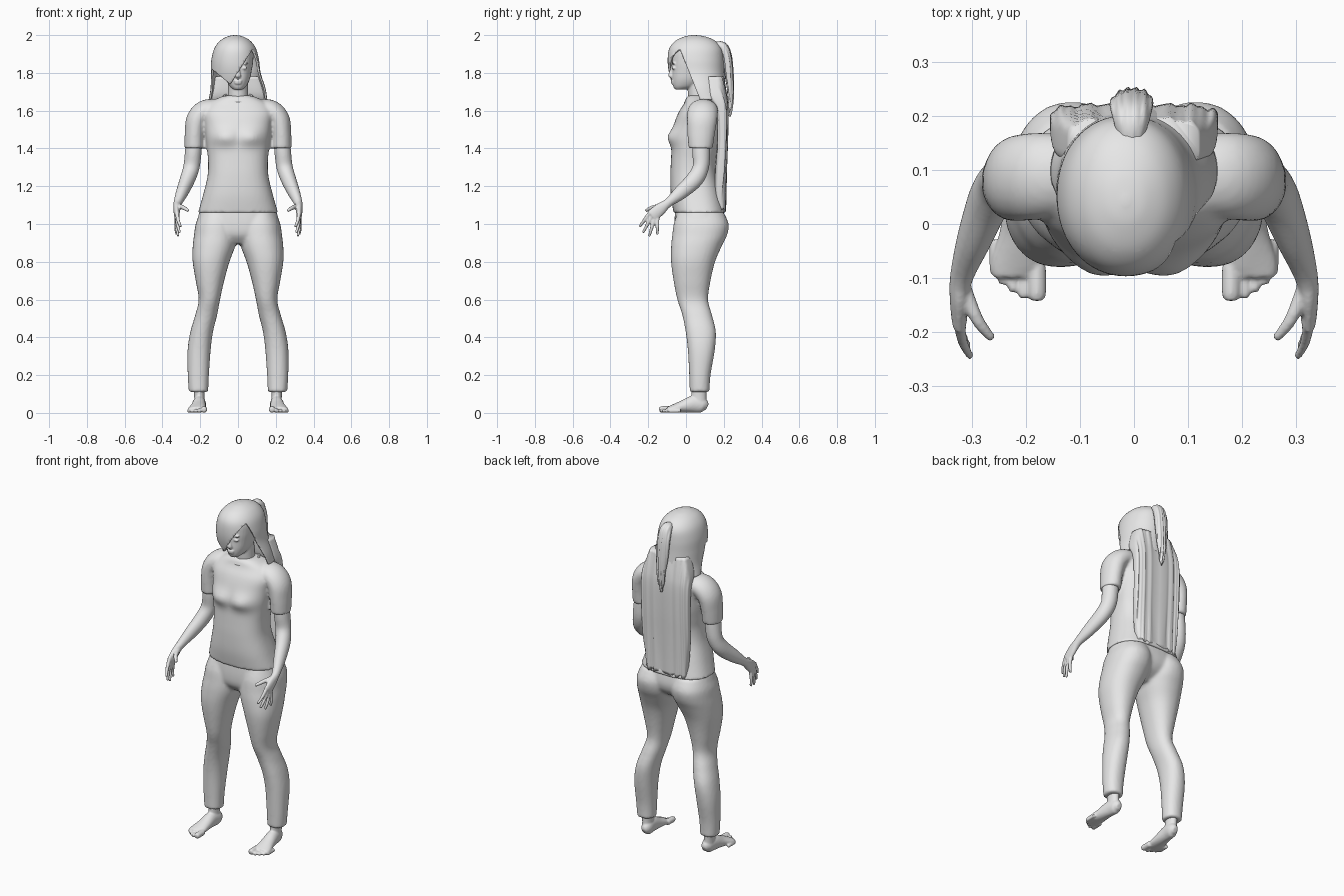
import bpy, bmesh, math
from mathutils import Vector

cube = bpy.data.objects.get("Cube")
if cube:
    bpy.data.objects.remove(cube, do_unlink=True)

grey = bpy.data.materials.new("plain_grey")
grey.use_nodes = True
grey.diffuse_color = (0.8, 0.8, 0.8, 1)
grey.node_tree.nodes["Principled BSDF"].inputs["Base Color"].default_value = (0.8, 0.8, 0.8, 1)


def smooth_keys(keys, steps):
    """Catmull-Rom curve through tuples of equal length."""
    out = []
    for i in range(len(keys) - 1):
        p0, p1 = keys[max(i - 1, 0)], keys[i]
        p2, p3 = keys[i + 1], keys[min(i + 2, len(keys) - 1)]
        for s in range(steps):
            t = s / steps
            out.append([0.5 * (2 * b + (c - a) * t + (2 * a - 5 * b + 4 * c - d) * t * t
                               + (3 * b - a - 3 * c + d) * t ** 3)
                        for a, b, c, d in zip(p0, p1, p2, p3)])
    return out + [list(keys[-1])]


def loft(bm, keys, ref=None, n=24, power=2.0, steps=5, side=1):
    """Skin rings (x, y, z, a, b). Without ref the rings lie flat; with it b follows ref."""
    path = smooth_keys(keys, steps)
    rings = []
    for i, (x, y, z, a, b) in enumerate(path):
        u, v = Vector((1, 0, 0)), Vector((0, 1, 0))
        if ref:
            t = Vector(path[min(i + 1, len(path) - 1)][:3]) - Vector(path[max(i - 1, 0)][:3])
            t.normalize()
            v = Vector(ref)
            v = (v - t * v.dot(t)).normalized()
            u = v.cross(t)
        ring = []
        for k in range(n):
            ang = 2 * math.pi * k / n
            c, s = math.cos(ang), math.sin(ang)
            c = math.copysign(abs(c) ** (2 / power), c)
            s = math.copysign(abs(s) ** (2 / power), s)
            p = Vector((x, y, z)) + u * c * max(a, .002) + v * s * max(b, .002)
            ring.append(bm.verts.new((p.x * side, p.y, p.z)))
        rings.append(ring)
    for r, q in zip(rings, rings[1:]):
        for k in range(n):
            bm.faces.new((r[k], r[(k + 1) % n], q[(k + 1) % n], q[k]))
    bm.faces.new(rings[0])
    bm.faces.new(rings[-1])


def span(z, x0, x1, y0, y1):
    """Flat ring given by its limits in x and y."""
    return ((x0 + x1) / 2, (y0 + y1) / 2, z, (x1 - x0) / 2, (y1 - y0) / 2)


def ball(bm, centre, size):
    made = bmesh.ops.create_uvsphere(bm, u_segments=16, v_segments=10, radius=1)["verts"]
    for v in made:
        v.co = Vector(c + k * s for c, k, s in zip(centre, v.co, size))


def finish(name, bm, voxel=0, relax=3):
    bmesh.ops.recalc_face_normals(bm, faces=bm.faces)
    mesh = bpy.data.meshes.new(name)
    bm.to_mesh(mesh)
    bm.free()
    mesh.materials.append(grey)
    mesh.polygons.foreach_set("use_smooth", [True] * len(mesh.polygons))
    ob = bpy.data.objects.new(name, mesh)
    bpy.context.collection.objects.link(ob)
    if voxel:
        m = ob.modifiers.new("blend", "REMESH")
        m.mode, m.voxel_size, m.use_smooth_shade = "VOXEL", voxel, True
        m = ob.modifiers.new("relax", "SMOOTH")
        m.factor, m.iterations = 0.5, relax
    return ob


X, Y, Z = (1, 0, 0), (0, 1, 0), (0, 0, 1)

# Shirt: torso with bust, shoulders and short sleeves
bm = bmesh.new()
torso = [(1.06, .212, -.066, .212), (1.15, .186, -.08, .19), (1.25, .162, -.083, .165),
         (1.33, .158, -.08, .16), (1.40, .165, -.076, .175), (1.46, .172, -.074, .19),
         (1.53, .18, -.062, .197), (1.59, .19, -.04, .197), (1.635, .165, -.012, .185),
         (1.665, .11, .0, .16), (1.68, .07, .015, .13)]
loft(bm, [span(z, -r, r, f, b) for z, r, f, b in torso], n=48, power=2.5)
for v in bm.verts:
    if v.co.y < .03:
        v.co.y -= .028 * math.exp(-((abs(v.co.x) - .07) / .07) ** 2 - ((v.co.z - 1.46) / .045) ** 2)
for s in (1, -1):
    loft(bm, [(.10, .095, 1.605, .055, .07), (.17, .09, 1.6, .058, .08), (.215, .085, 1.555, .058, .08),
              (.229, .08, 1.48, .053, .073), (.231, .077, 1.40, .052, .064)], Y, side=s)
finish("shirt", bm, .009)

# Shirt collar
bpy.ops.mesh.primitive_torus_add(location=(0, .07, 1.668), rotation=(.32, 0, 0), major_radius=.077,
                                 minor_radius=.007, major_segments=40, minor_segments=8)
collar = bpy.context.object
collar.name = "collar"
collar.data.materials.append(grey)
bpy.ops.object.shade_smooth_by_angle()

# Trousers: pelvis and two legs
bm = bmesh.new()
pelvis = [(1.09, .195, -.055, .195), (1.0, .22, -.062, .207), (.94, .2, -.055, .18), (.895, .1, -.02, .11)]
loft(bm, [span(z, -r, r, f, b) for z, r, f, b in pelvis], n=40, power=2.4)
leg = [(1.06, .015, .2, -.045, .2), (1.0, .004, .224, -.065, .226), (.94, .002, .233, -.073, .217),
       (.88, .015, .24, -.079, .188), (.8, .045, .24, -.079, .154), (.7, .073, .224, -.066, .13),
       (.6, .095, .208, -.046, .117), (.52, .11, .226, -.02, .137), (.43, .132, .252, -.002, .158),
       (.33, .145, .267, .01, .152), (.2, .154, .266, .017, .13), (.11, .158, .26, .02, .124)]
for s in (1, -1):
    loft(bm, [span(*r) for r in leg], n=32, power=2.2, side=s)
finish("trousers", bm, .009)

# Feet and arms
for s, label in ((1, "left"), (-1, "right")):
    bm = bmesh.new()
    loft(bm, [(.2, .112, .03, .014, .016), (.2, .09, .04, .03, .039), (.205, .04, .046, .034, .045),
              (.21, -.02, .033, .04, .032), (.217, -.075, .021, .048, .02), (.217, -.097, .017, .044, .014)],
         Z, side=s)
    loft(bm, [(.203, .068, .03, .03, .042), (.205, .068, .09, .027, .04), (.207, .07, .15, .03, .042)], side=s)
    toes = [(.18, -.142, .017), (.205, -.138, .011), (.224, -.126, .0105), (.243, -.112, .01), (.259, -.094, .0095)]
    for x, y, r in toes:
        loft(bm, [(x, y + .065, r + .002, r, r), (x, y + .012, r + .001, r, r), (x, y, r, r * .6, r * .6)],
             Z, n=12, side=s)
    finish(label + "_foot", bm, .005, 2)

    bm = bmesh.new()
    loft(bm, [(.231, .077, 1.46, .045, .043), (.237, .08, 1.38, .047, .044), (.247, .078, 1.30, .043, .043),
              (.268, .045, 1.235, .045, .04), (.297, -.03, 1.165, .037, .032), (.319, -.095, 1.112, .024, .022),
              (.324, -.135, 1.08, .032, .018), (.324, -.18, 1.042, .035, .014)], X, side=s)
    tips = [(.303, -.247, .984), (.308, -.228, .953), (.316, -.195, .935), (.324, -.152, .944)]
    for k, tip in enumerate(tips):
        off = .026 - .0173 * k
        base = Vector((.324, -.168 - .65 * off, 1.05 + .75 * off))
        mid = base.lerp(Vector(tip), .55) + Vector((.005, 0, 0))
        loft(bm, [(*base, .011, .011), (*mid, .0095, .0095), (*tip, .007, .007)], X, n=12, side=s)
    loft(bm, [(.318, -.11, 1.095, .014, .014), (.292, -.175, 1.088, .012, .012),
              (.263, -.213, 1.07, .008, .008)], Z, n=12, side=s)
    finish(label + "_arm", bm, .005, 2)

# Head with neck and face
bm = bmesh.new()
skull = [(1.712, .024, -.058, 0), (1.73, .044, -.068, .06), (1.765, .062, -.073, .11), (1.81, .072, -.073, .14),
         (1.86, .08, -.073, .165), (1.92, .08, -.065, .165), (1.965, .055, -.03, .12), (1.98, .01, .03, .07)]
loft(bm, [span(z, -r, r, f, b) for z, r, f, b in skull], n=32, power=2.2)
loft(bm, [(0, .08, 1.62, .062, .062), (0, .068, 1.67, .054, .056), (0, .06, 1.77, .052, .055)])
loft(bm, [(0, -.066, 1.845, .009, .01), (0, -.076, 1.81, .01, .012), (0, -.081, 1.783, .016, .013),
          (0, -.07, 1.77, .009, .008)], n=12)
ball(bm, (0, -.072, 1.757), (.023, .009, .006))
ball(bm, (0, -.07, 1.746), (.02, .01, .007))
for s in (1, -1):
    ball(bm, (.033 * s, -.066, 1.826), (.016, .009, .008))
    ball(bm, (.034 * s, -.066, 1.85), (.022, .008, .005))
finish("head", bm, .005, 2)

# Hair cap, cut open around the face with a slanted fringe
bm = bmesh.new()
cap = [(1.66, 0, .155, -.02, .216), (1.72, 0, .145, -.065, .21), (1.80, -.012, .132, -.09, .203),
       (1.87, -.015, .126, -.097, .2), (1.93, -.015, .11, -.088, .19), (1.97, -.015, .08, -.055, .155),
       (1.993, -.015, .04, -.005, .1), (2.0, -.015, .006, .035, .05)]
loft(bm, [span(z, x - r, x + r, f, b) for z, x, r, f, b in cap], n=64, power=2.1, steps=6)
tip = Vector((-.04, 0, 1.74))
cuts = [(tip, Vector((.19, 0, -.12))), (tip, Vector((-.8, 0, -1))), (Vector((0, -.03, 1.92)), Vector((0, -1, -.4)))]
for co, no in cuts:
    bmesh.ops.bisect_plane(bm, geom=bm.verts[:] + bm.edges[:] + bm.faces[:], plane_co=co, plane_no=no)
bm.normal_update()
gone = []
for f in bm.faces:
    c = f.calc_center_median()
    right, below, front = [(c - co).dot(no) > 0 for co, no in cuts]
    if front and (right or below) or c.z < 1.6601:
        gone.append(f)
bmesh.ops.delete(bm, geom=gone, context="FACES")
ob = finish("hair_cap", bm)
m = ob.modifiers.new("thickness", "SOLIDIFY")
m.thickness, m.offset = .01, -1
bpy.context.view_layer.objects.active = ob
ob.select_set(True)
collar.select_set(False)
bpy.ops.object.shade_smooth_by_angle()

# Long hair down the back, grooved into strands with a ragged end
bm = bmesh.new()
fall = [(1.78, .12, .1, .195), (1.68, .15, .11, .214), (1.6, .156, .155, .222), (1.45, .155, .165, .22),
        (1.3, .152, .155, .214), (1.18, .142, .15, .21), (1.075, .13, .155, .208)]
loft(bm, [span(z, -r, r, f, b) for z, r, f, b in fall], n=96, power=4)
for v in bm.verts:
    if v.co.y > .17:
        v.co.y += .003 * math.sin(v.co.x * 130) + .002 * math.sin(v.co.x * 310)
    if v.co.z < 1.08:
        v.co.z += .012 * math.sin(v.co.x * 170)
finish("long_hair", bm)

# Ponytail with strand ridges
bm = bmesh.new()
tail = [(-.005, .14, 1.935, .02, .022), (-.005, .19, 1.94, .032, .026), (-.005, .216, 1.89, .04, .024),
        (-.003, .228, 1.8, .038, .022), (0, .236, 1.7, .03, .016), (0, .236, 1.62, .018, .01),
        (0, .232, 1.57, .004, .004)]
loft(bm, tail, (0, .6, .8), n=40)
for v in bm.verts:
    v.co.y += .003 * math.sin(v.co.x * 400)
finish("ponytail", bm)
